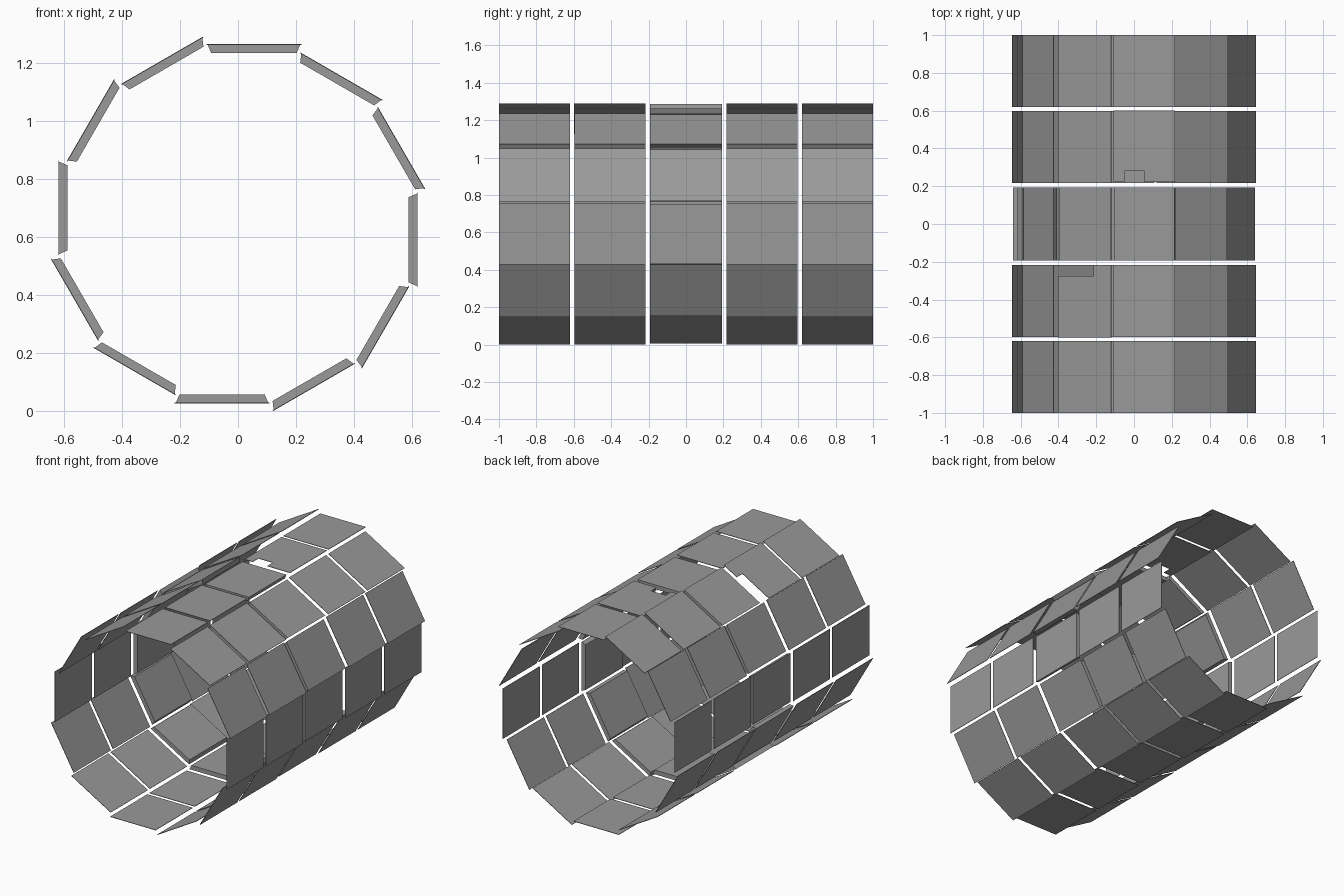
import bpy, bmesh, math
from mathutils import Matrix, Vector

cube = bpy.data.objects.get("Cube")
if cube:
    bpy.data.objects.remove(cube, do_unlink=True)

CENTRE_Z = 0.645
SECTORS = 12
SHIFT = 0.055          # each panel is slid sideways along its tangent
PLATE_HALF = 0.163

grey = bpy.data.materials.new("panel_grey")
grey.use_nodes = True
colour = (0.32, 0.32, 0.32, 1)
grey.diffuse_color = colour
grey.node_tree.nodes["Principled BSDF"].inputs["Base Color"].default_value = colour


def panel(name, sector, lower, upper):
    """Solid between two matching outlines of (sideways, along, radius) points."""
    bm = bmesh.new()
    rings = [[bm.verts.new(p) for p in ring] for ring in (lower, upper)]
    bm.faces.new(rings[0])
    bm.faces.new(rings[1])
    n = len(lower)
    for i in range(n):
        j = (i + 1) % n
        bm.faces.new((rings[0][i], rings[0][j], rings[1][j], rings[1][i]))
    bmesh.ops.recalc_face_normals(bm, faces=bm.faces[:])
    turn = Matrix.Rotation(math.tau * sector / SECTORS, 4, 'Y')
    bm.transform(Matrix.Translation(Vector((0, 0, CENTRE_Z))) @ turn)
    mesh = bpy.data.meshes.new(name)
    bm.to_mesh(mesh)
    bm.free()
    mesh.materials.append(grey)
    bpy.context.collection.objects.link(bpy.data.objects.new(name, mesh))


def rectangle(half, y0, y1):
    a, b = SHIFT - half, SHIFT + half
    return [(a, y0), (b, y0), (b, y1), (a, y1)]


def lift(outline, radius):
    return [(t, y, radius) for t, y in outline]


a, b = SHIFT - PLATE_HALF, SHIFT + PLATE_HALF

# Outlines of the two plates with a service notch beside the middle ring
notched = {
    ("inner_back", 0): [(a, 0.222), (-0.05, 0.222), (-0.05, 0.28), (0.055, 0.28),
                        (0.055, 0.222), (b, 0.222), (b, 0.6), (a, 0.6)],
    ("inner_front", 11): [(a, -0.6), (b, -0.6), (b, -0.217), (0.11, -0.217),
                          (0.11, -0.275), (a, -0.275)],
}

# Four rings of thin plates
rings = {"outer_front": (-1, -0.62), "inner_front": (-0.597, -0.217),
         "inner_back": (0.217, 0.597), "outer_back": (0.62, 1)}
for ring, (y0, y1) in rings.items():
    for s in range(SECTORS):
        outline = notched.get((ring, s), rectangle(PLATE_HALF, y0, y1))
        panel(f"{ring}_plate_{s + 1}", s, lift(outline, 0.616), lift(outline, 0.619))

# Middle ring of thick panels with slanted sides
for s in range(SECTORS):
    panel(f"middle_panel_{s + 1}", s,
          lift(rectangle(0.147, -0.192, 0.192), 0.588),
          lift(rectangle(0.159, -0.192, 0.192), 0.616))
